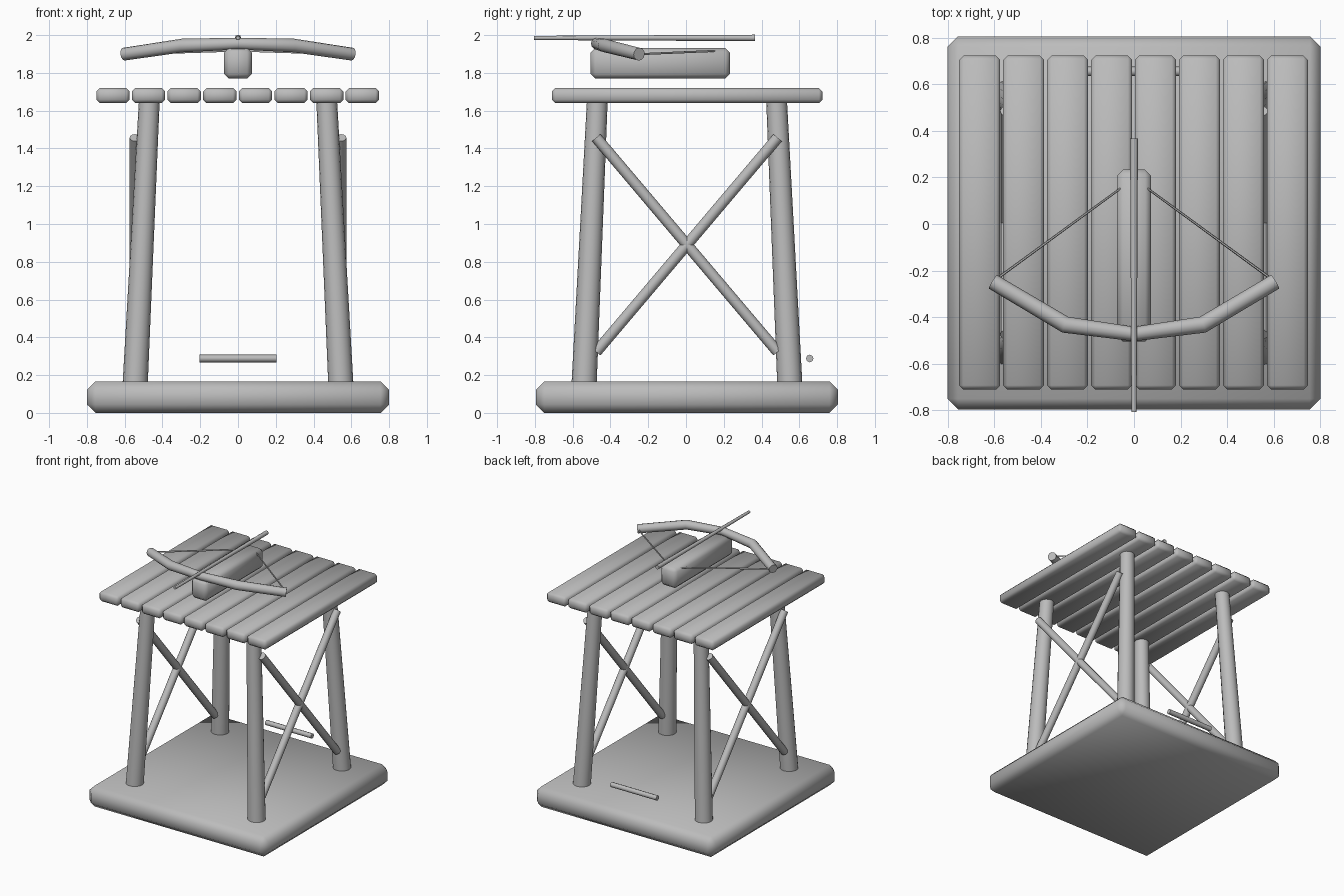
import bpy, bmesh
from mathutils import Vector

if "Cube" in bpy.data.objects:
    bpy.data.objects.remove(bpy.data.objects["Cube"])

grey = bpy.data.materials.new("plain grey")
grey.diffuse_color = (0.5, 0.5, 0.5, 1)
grey.use_nodes = True
grey.node_tree.nodes["Principled BSDF"].inputs["Base Color"].default_value = grey.diffuse_color
YC = 0.005  # tower centre line


def finish(name, bm, smooth_angle=1.05):
    me = bpy.data.meshes.new(name)
    bmesh.ops.recalc_face_normals(bm, faces=bm.faces)
    bm.to_mesh(me)
    bm.free()
    ob = bpy.data.objects.new(name, me)
    bpy.context.collection.objects.link(ob)
    me.materials.append(grey)
    bpy.ops.object.select_all(action='DESELECT')
    bpy.context.view_layer.objects.active = ob
    ob.select_set(True)
    bpy.ops.object.shade_smooth_by_angle(angle=smooth_angle)
    return ob


def box(name, lo, hi, bevel, segments=1):
    lo, hi = Vector(lo), Vector(hi)
    bm = bmesh.new()
    bmesh.ops.create_cube(bm, size=1)
    for v in bm.verts:
        v.co = Vector((c * s for c, s in zip(v.co, hi - lo))) + (lo + hi) / 2
    bmesh.ops.bevel(bm, geom=bm.edges[:], offset=bevel, segments=segments,
                    profile=0.5, affect='EDGES')
    return finish(name, bm)


def tube(name, points, radii, sides=12):
    # round bar through points, one radius per point, capped ends
    pts = [Vector(p) for p in points]
    bm = bmesh.new()
    rings = []
    for i, (p, r) in enumerate(zip(pts, radii)):
        d = (pts[min(i + 1, len(pts) - 1)] - pts[max(i - 1, 0)]).normalized()
        ref = Vector((0, 0, 1)) if abs(d.z) < 0.9 else Vector((0, 1, 0))
        u = d.cross(ref).normalized()
        w = u.cross(d)
        bmc = [6.2831853 * k / sides for k in range(sides)]
        from math import cos, sin
        rings.append([bm.verts.new(p + r * (cos(a) * u + sin(a) * w)) for a in bmc])
    for a, b in zip(rings, rings[1:]):
        for k in range(sides):
            j = (k + 1) % sides
            bm.faces.new((a[k], a[j], b[j], b[k]))
    bm.faces.new(rings[0])
    bm.faces.new(rings[-1])
    return finish(name, bm)


# base slab
box("base", (-0.8, YC - 0.8, 0), (0.8, YC + 0.8, 0.167), 0.045)

# deck planks
for i in range(8):
    x = -0.75 + i * 0.1886
    box(f"deck_plank_{i + 1}", (x, -0.71, 1.64), (x + 0.176, 0.722, 1.72), 0.018)

# leaning tapered legs
for sx in (-1, 1):
    for sy in (-1, 1):
        tube("leg", [(sx * 0.547, YC + sy * 0.547, 0.1), (sx * 0.47, YC + sy * 0.475, 1.645)],
             [0.067, 0.055], 16)

# crossed braces on both sides
for sx in (-1, 1):
    for sy in (-1, 1):
        tube("cross_brace", [(sx * 0.545, YC + sy * 0.48, 1.457), (sx * 0.545, YC - sy * 0.48, 0.323)],
             [0.029, 0.029])

# ladder rung at the rear
tube("rung", [(-0.205, 0.655, 0.288), (0.205, 0.655, 0.288)], [0.02, 0.02], 8)

# weapon stock
box("stock", (-0.073, -0.505, 1.77), (0.073, 0.233, 1.932), 0.025)

# curved bow limbs
tube("bow", [(-0.605, -0.248, 1.899), (-0.295, -0.432, 1.945), (0, -0.472, 1.955),
             (0.295, -0.432, 1.945), (0.605, -0.248, 1.899)],
     [0.034, 0.036, 0.031, 0.036, 0.034])

# bow string
tube("bow_string", [(-0.575, -0.225, 1.9), (0, 0.195, 1.918), (0.575, -0.225, 1.9)],
     [0.006] * 3, 6)

# tapered bolt
tube("bolt", [(0, -0.806, 1.985), (0, 0.366, 1.985)], [0.011, 0.017], 8)
